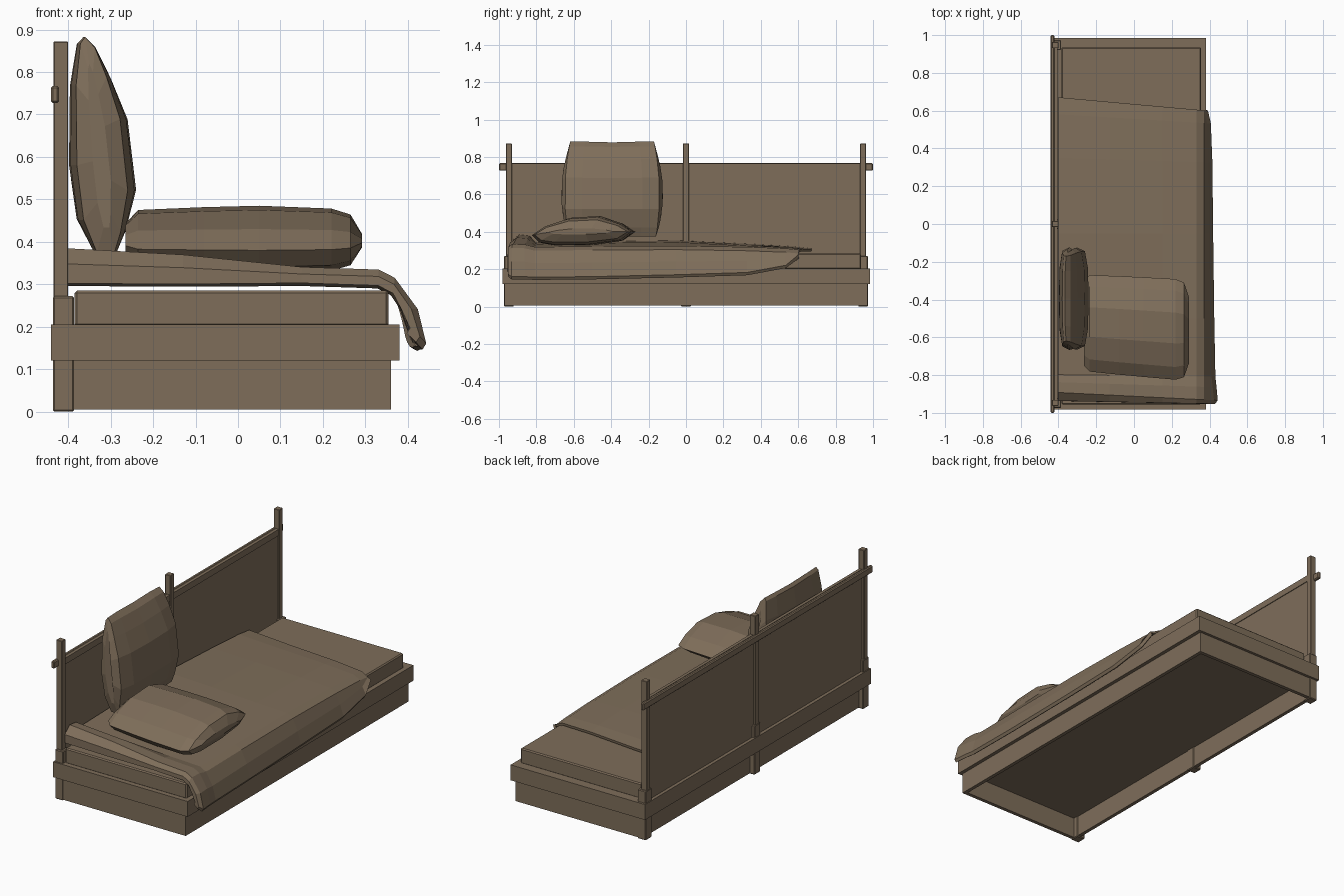
import bpy, bmesh

# one flat colour for the whole daybed
brown = bpy.data.materials.new("warm_brown")
brown.diffuse_color = (0.21, 0.155, 0.102, 1)


def make(name, bm):
    bmesh.ops.recalc_face_normals(bm, faces=bm.faces)
    me = bpy.data.meshes.new(name)
    bm.to_mesh(me)
    bm.free()
    me.materials.append(brown)
    ob = bpy.data.objects.new(name, me)
    bpy.context.collection.objects.link(ob)
    return ob


def box(name, x, y, z, bevel=0.0):
    bm = bmesh.new()
    bmesh.ops.create_cube(bm, size=1)
    for v in bm.verts:
        for i, (a, b) in enumerate((x, y, z)):
            v.co[i] = (a + b) / 2 + v.co[i] * (b - a)
    if bevel:
        bmesh.ops.bevel(bm, geom=bm.edges[:], offset=bevel, segments=1, affect='EDGES')
    return make(name, bm)


def skin(name, rows, closed):
    """Join rows of points with quads; closed rows become rings with end caps."""
    bm = bmesh.new()
    vs = [[bm.verts.new(p) for p in r] for r in rows]
    n = len(vs[0])
    for a, b in zip(vs, vs[1:]):
        for i in range(n if closed else n - 1):
            j = (i + 1) % n
            bm.faces.new((a[i], a[j], b[j], b[i]))
    if closed:
        bm.faces.new(vs[0])
        bm.faces.new(vs[-1])
    return make(name, bm)


# plinth: four walls, open underneath
box("plinth_front", (-0.39, 0.36), (-0.97, -0.95), (0.005, 0.13))
box("plinth_back", (-0.39, 0.36), (0.95, 0.97), (0.005, 0.13))
box("plinth_side", (0.34, 0.36), (-0.97, 0.97), (0.005, 0.13))
box("plinth_wall_side", (-0.41, -0.39), (-0.97, 0.97), (0.005, 0.13))

# bed frame and mattress
box("bed_frame", (-0.44, 0.38), (-0.982, 0.985), (0.12, 0.205))
box("mattress", (-0.385, 0.355), (-0.955, 0.935), (0.20, 0.285), 0.006)

# back: posts with thick feet, panel and rail
for i, y in enumerate((-0.947, 0.0, 0.947)):
    box(f"back_post_{i}", (-0.434, -0.40), (y - 0.016, y + 0.016), (0.0, 0.872), 0.002)
    box(f"post_foot_{i}", (-0.436, -0.386), (y - 0.026, y + 0.026), (0.0, 0.272), 0.004)
box("back_panel", (-0.422, -0.408), (-0.945, 0.945), (0.19, 0.75))
box("back_rail", (-0.441, -0.421), (-1.0, 1.0), (0.727, 0.767), 0.005)
box("panel_trim", (-0.421, -0.404), (-0.945, 0.945), (0.73, 0.765))

# blanket: y, wall-side height, front height, overhang x, overhang bottom z, skew
sections = [
    (-0.93, 0.302, 0.297, 0.405, 0.185, 0.02),
    (-0.93, 0.345, 0.315, 0.425, 0.165, 0.02),
    (-0.89, 0.378, 0.328, 0.437, 0.150, 0.05),
    (-0.84, 0.372, 0.325, 0.430, 0.150, 0.03),
    (-0.80, 0.335, 0.312, 0.424, 0.147, 0.01),
    (-0.50, 0.340, 0.316, 0.418, 0.150, 0.0),
    (-0.05, 0.347, 0.318, 0.412, 0.160, 0.0),
    (0.35, 0.328, 0.312, 0.408, 0.172, 0.03),
    (0.58, 0.314, 0.304, 0.400, 0.210, 0.06),
    (0.67, 0.303, 0.297, 0.385, 0.262, 0.09),
]
rows = []
for y, zb, zf, xo, zl, s in sections:
    pts = [(-0.402, zb), (-0.13, zb * 0.7 + zf * 0.3), (0.15, zf + 0.006), (0.33, zf),
           (0.365, zf - 0.018), (xo - 0.02, zf * 0.5 + zl * 0.5), (xo, zl + 0.012), (xo - 0.008, zl)]
    rows.append([(x, y - s * (x + 0.4), z) for x, z in pts])
blanket = skin("blanket", rows, False)
for p in blanket.data.polygons:
    up = p.normal.z if abs(p.normal.z) > 0.5 else p.normal.x
mod = blanket.modifiers.new("thickness", 'SOLIDIFY')
mod.thickness = 0.014
mod.offset = 0

# lying pillow: lens profile (y, z) run along x
lens = [(-0.82, 0.38), (-0.75, 0.43), (-0.62, 0.475), (-0.45, 0.485), (-0.33, 0.445), (-0.265, 0.40),
        (-0.33, 0.352), (-0.5, 0.328), (-0.7, 0.326), (-0.78, 0.34)]
rows = []
for x, sy, sz in ((-0.265, 0.82, 0.5), (-0.235, 0.92, 0.88), (-0.08, 0.94, 0.96), (0.05, 0.95, 1.0),
                  (0.22, 0.96, 0.92), (0.265, 0.9, 0.75), (0.292, 0.62, 0.2)):
    rows.append([(x, -0.54 - 0.07 * x + (y + 0.54) * sy, 0.402 + (z - 0.402) * sz) for y, z in lens])
skin("lying_pillow", rows, True)

# standing pillow: lens profile (x, z) run along y, leaning on the back panel
lean = [(-0.365, 0.885), (-0.335, 0.86), (-0.30, 0.79), (-0.26, 0.69), (-0.24, 0.52), (-0.265, 0.42),
        (-0.285, 0.372), (-0.34, 0.372), (-0.38, 0.45), (-0.398, 0.58), (-0.396, 0.77), (-0.38, 0.87)]
rows = []
for t, sx, sz in ((-1, 0.25, 0.75), (-0.93, 0.75, 0.99), (-0.6, 0.95, 0.99), (0, 1.0, 0.975),
                  (0.6, 0.95, 0.99), (0.93, 0.75, 0.99), (1, 0.25, 0.75)):
    ring = []
    for x, z in lean:
        h = (z - 0.6) / 0.28
        half = 0.272 - 0.03 * h * h
        ring.append((-0.325 + (x + 0.325) * sx - 0.02 * h * (1 - sx), -0.395 + t * half, 0.62 + (z - 0.62) * sz))
    rows.append(ring)
skin("standing_pillow", rows, True)
